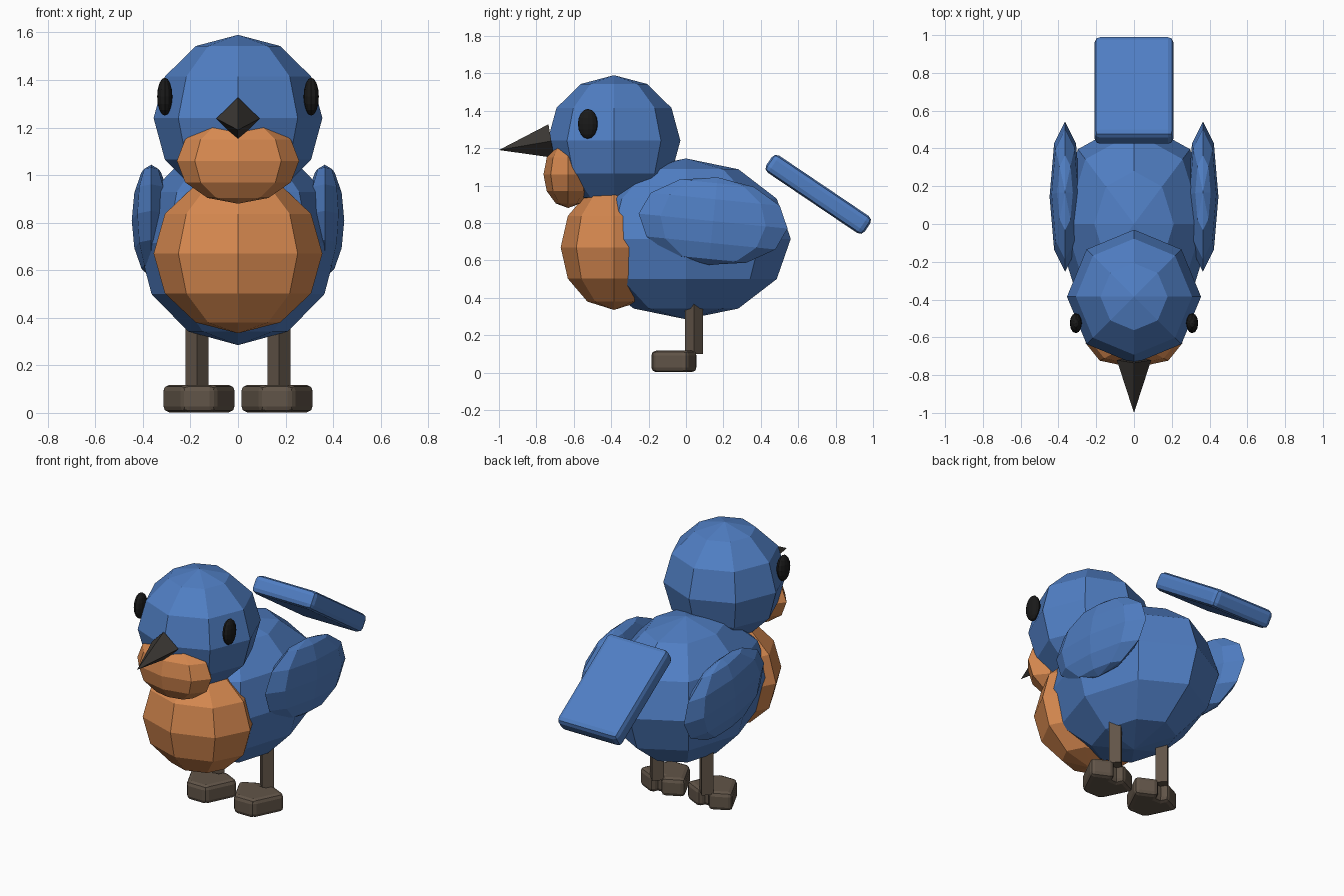
import bpy, math
from mathutils import Vector

if "Cube" in bpy.data.objects:
    bpy.data.objects.remove(bpy.data.objects["Cube"])


def material(name, rgb):
    m = bpy.data.materials.new(name)
    m.diffuse_color = (*rgb, 1)
    m.use_nodes = True
    m.node_tree.nodes["Principled BSDF"].inputs["Base Color"].default_value = m.diffuse_color
    return m


BLUE = material("blue", (0.08, 0.21, 0.55))
WING = material("wing_blue", (0.05, 0.12, 0.33))
ORANGE = material("orange", (0.68, 0.25, 0.08))
DARK = material("dark_grey", (0.045, 0.04, 0.035))
BLACK = material("black", (0.01, 0.01, 0.01))
BROWN = material("brown", (0.12, 0.09, 0.065))


def finish(name, mat):
    ob = bpy.context.object
    ob.name = name
    ob.data.materials.append(mat)
    return ob


def ball(name, loc, radii, mat, rot=(0, 0, 0), segments=8, rings=6):
    bpy.ops.mesh.primitive_uv_sphere_add(segments=segments, ring_count=rings,
                                         radius=1, location=loc, rotation=rot)
    ob = finish(name, mat)
    ob.scale = radii
    return ob


def block(name, loc, size, mat, rot, bevel):
    bpy.ops.mesh.primitive_cube_add(size=1, location=loc, rotation=rot)
    ob = finish(name, mat)
    ob.scale = size
    bpy.ops.object.transform_apply(location=False, rotation=False, scale=True)
    mod = ob.modifiers.new("bevel", 'BEVEL')
    mod.width, mod.segments = bevel, 2
    return ob


# body, head and orange front
ball("body", (0, 0, 0.715), (0.42, 0.56, 0.43), BLUE)
ball("head", (0, -0.385, 1.24), (0.355, 0.355, 0.35), BLUE)
ball("chest", (0, -0.385, 0.67), (0.355, 0.285, 0.335), ORANGE)
ball("throat", (0, -0.63, 1.06), (0.257, 0.132, 0.18), ORANGE)

# beak: four-sided cone pointing forward and slightly down
base, tip = Vector((0, -0.72, 1.238)), Vector((0, -1.0, 1.19))
axis = tip - base
bpy.ops.mesh.primitive_cone_add(vertices=4, radius1=0.091, radius2=0, depth=axis.length,
                                location=(base + tip) / 2,
                                rotation=(math.pi / 2 - math.atan2(axis.z, -axis.y), 0, 0))
finish("beak", DARK)

# tail: tilted rounded slab
block("tail", (0, 0.707, 0.953), (0.42, 0.635, 0.11), BLUE, (math.radians(-34), 0, 0), 0.03)

# mirrored parts
for side, s in (("right", 1), ("left", -1)):
    ball(side + "_eye", (s * 0.308, -0.525, 1.33), (0.032, 0.053, 0.08), BLACK,
         segments=12, rings=8)
    ball(side + "_wing", (s * 0.365, 0.145, 0.81), (0.082, 0.40, 0.235), BLUE, (-0.1, 0, 0))
    bpy.ops.mesh.primitive_cylinder_add(vertices=4, radius=0.048, depth=0.32,
                                        location=(s * 0.172, 0.042, 0.26))
    finish(side + "_leg", BROWN)
    # three overlapping toes, fanned
    for i, t in enumerate((-1, 0, 1)):
        loc = (s * 0.164 + t * 0.05, -0.06 if t else -0.08, 0.06)
        block(f"{side}_toe_{i + 1}", loc, (0.14, 0.21, 0.115), BROWN,
              (0, 0, math.radians(-26 * t)), 0.025)
